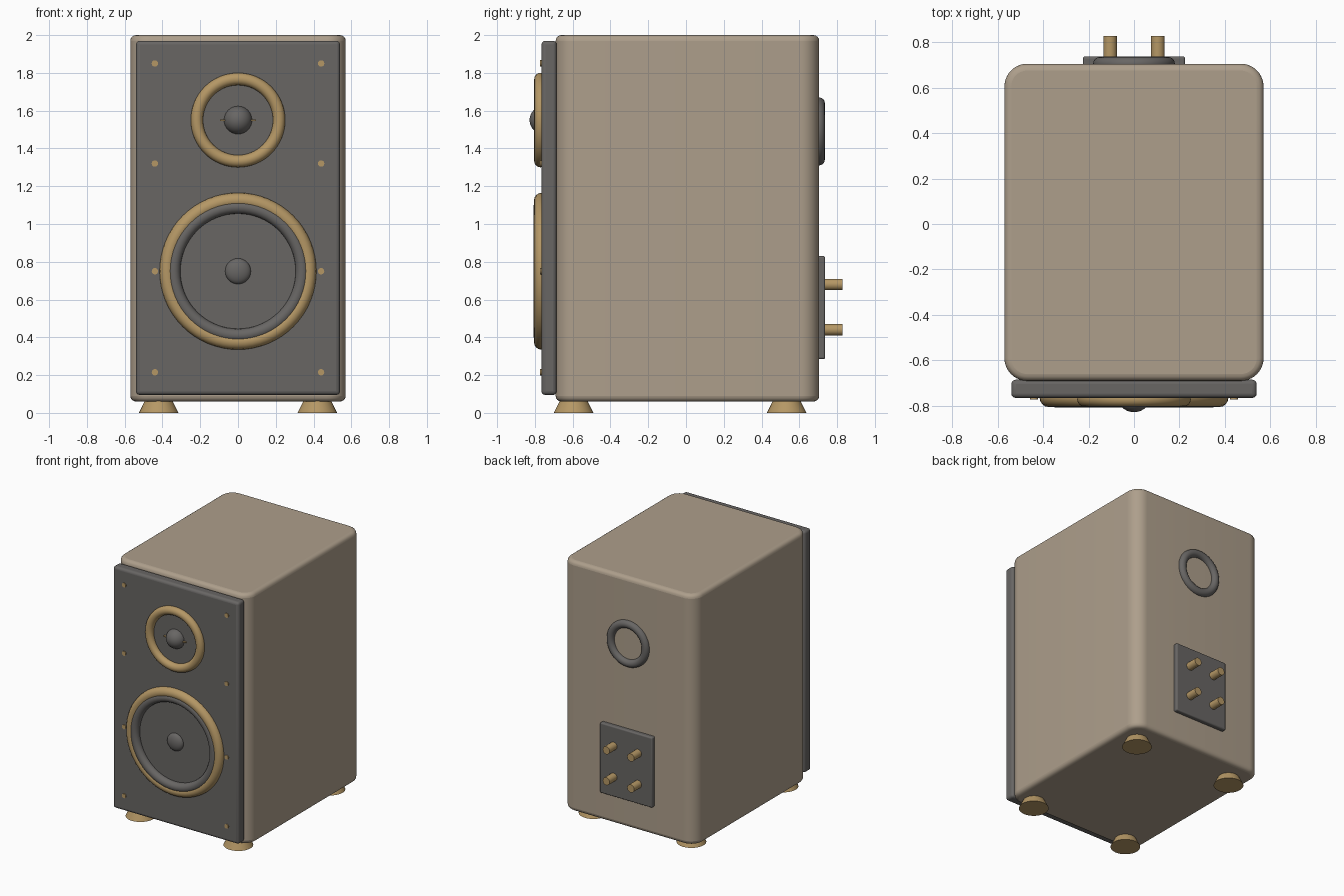
import bpy, bmesh, math
from mathutils import Matrix

old = bpy.data.objects.get("Cube")
if old:
    bpy.data.objects.remove(old, do_unlink=True)


def material(name, rgb):
    m = bpy.data.materials.new(name)
    m.use_nodes = True
    m.diffuse_color = (*rgb, 1)
    m.node_tree.nodes["Principled BSDF"].inputs["Base Color"].default_value = (*rgb, 1)
    return m


BEIGE = material("warm beige", (0.42, 0.345, 0.26))
GREY = material("dark grey", (0.138, 0.132, 0.127))
GOLD = material("brushed gold", (0.46, 0.31, 0.13))
FACE_Y = Matrix.Rotation(math.pi / 2, 4, "X")   # turns a z axis toward -y
FRONT = -0.765                                  # baffle front plane
BACK = 0.705                                    # cabinet rear plane


def finish(name, bm, mat, loc=(0, 0, 0), bevel=0):
    bmesh.ops.recalc_face_normals(bm, faces=bm.faces)
    mesh = bpy.data.meshes.new(name)
    bm.to_mesh(mesh)
    bm.free()
    mesh.materials.append(mat)
    ob = bpy.data.objects.new(name, mesh)
    ob.location = loc
    bpy.context.collection.objects.link(ob)
    bpy.context.view_layer.objects.active = ob
    bpy.ops.object.select_all(action="DESELECT")
    ob.select_set(True)
    if bevel:
        mod = ob.modifiers.new("rounded edges", "BEVEL")
        mod.width, mod.segments = bevel, 4
        mod.limit_method, mod.angle_limit = "ANGLE", math.radians(50)
    bpy.ops.object.shade_smooth_by_angle(angle=math.radians(35))
    return ob


def box(name, lo, hi, mat, bevel, corner=0):
    bm = bmesh.new()
    size = [b - a for a, b in zip(lo, hi)]
    bmesh.ops.create_cube(bm, size=1, matrix=Matrix.Diagonal((*size, 1)))
    if corner:
        upright = [e for e in bm.edges
                   if abs(e.verts[0].co.z - e.verts[1].co.z) > size[2] / 2]
        bmesh.ops.bevel(bm, geom=upright, offset=corner, segments=10,
                        profile=0.5, affect="EDGES")
    return finish(name, bm, mat, [(a + b) / 2 for a, b in zip(lo, hi)], bevel)


def cone(name, r1, r2, depth, loc, mat, turn=Matrix(), sides=32):
    bm = bmesh.new()
    bmesh.ops.create_cone(bm, cap_ends=True, segments=sides, radius1=r1,
                          radius2=r2, depth=depth, matrix=turn)
    return finish(name, bm, mat, loc)


def dome(name, r, loc, mat, flat=1):
    bm = bmesh.new()
    bmesh.ops.create_uvsphere(bm, u_segments=32, v_segments=20, radius=r,
                              matrix=Matrix.Diagonal((1, flat, 1, 1)) @ FACE_Y)
    return finish(name, bm, mat, loc)


def ring(name, outer, inner, loc, mat):
    # Round section swept about the y axis
    bm = bmesh.new()
    minor, major = (outer - inner) / 2, (outer + inner) / 2
    steps = [i * math.tau / 16 for i in range(16)]
    vs = [bm.verts.new((major + minor * math.cos(a), minor * math.sin(a), 0))
          for a in steps]
    es = [bm.edges.new((vs[i - 1], vs[i])) for i in range(16)]
    bmesh.ops.spin(bm, geom=vs + es, cent=(0, 0, 0), axis=(0, 1, 0),
                   angle=math.tau, steps=64, use_merge=True)
    bmesh.ops.remove_doubles(bm, verts=bm.verts, dist=1e-5)
    return finish(name, bm, mat, loc)


# Cabinet and baffle
box("cabinet", (-0.57, -0.69, 0.06), (0.57, BACK, 2), BEIGE, 0.03, corner=0.1)
box("baffle", (-0.54, FRONT, 0.095), (0.54, -0.685, 1.97), GREY, 0.02)

# Woofer
ring("woofer_trim", 0.415, 0.335, (0, FRONT, 0.75), GOLD)
ring("woofer_surround", 0.375, 0.305, (0, FRONT - 0.008, 0.75), GREY)
dome("woofer_dust_cap", 0.068, (0, FRONT, 0.75), GREY, 0.5)

# Tweeter
ring("tweeter_trim", 0.25, 0.185, (0, FRONT - 0.006, 1.55), GOLD)
dome("tweeter_dome", 0.075, (0, FRONT + 0.012, 1.55), GREY)
box("tweeter_bar", (-0.095, FRONT - 0.015, 1.546), (0.095, FRONT, 1.554), GOLD, 0)

for side, x in (("right", -1), ("left", 1)):
    # Baffle screws
    for i, z in enumerate((0.215, 0.75, 1.32, 1.85)):
        cone(f"screw_{side}_{i + 1}", 0.017, 0.017, 0.014,
             (x * 0.44, FRONT, z), GOLD, FACE_Y, 20)
    # Tapered feet
    for end, y in (("front", -0.595), ("back", 0.533)):
        cone(f"foot_{end}_{side}", 0.105, 0.07, 0.07, (x * 0.42, y, 0.035), GOLD)
    # Binding posts
    for level, z in (("lower", 0.44), ("upper", 0.68)):
        cone(f"post_{level}_{side}", 0.03, 0.03, 0.12,
             (x * 0.105, 0.768, z), GOLD, FACE_Y, 24)

# Rear port and terminal plate
ring("port_ring", 0.18, 0.12, (0, BACK, 1.49), GREY)
box("terminal_plate", (-0.225, BACK - 0.03, 0.285), (0.225, 0.737, 0.83), GREY, 0.01)
